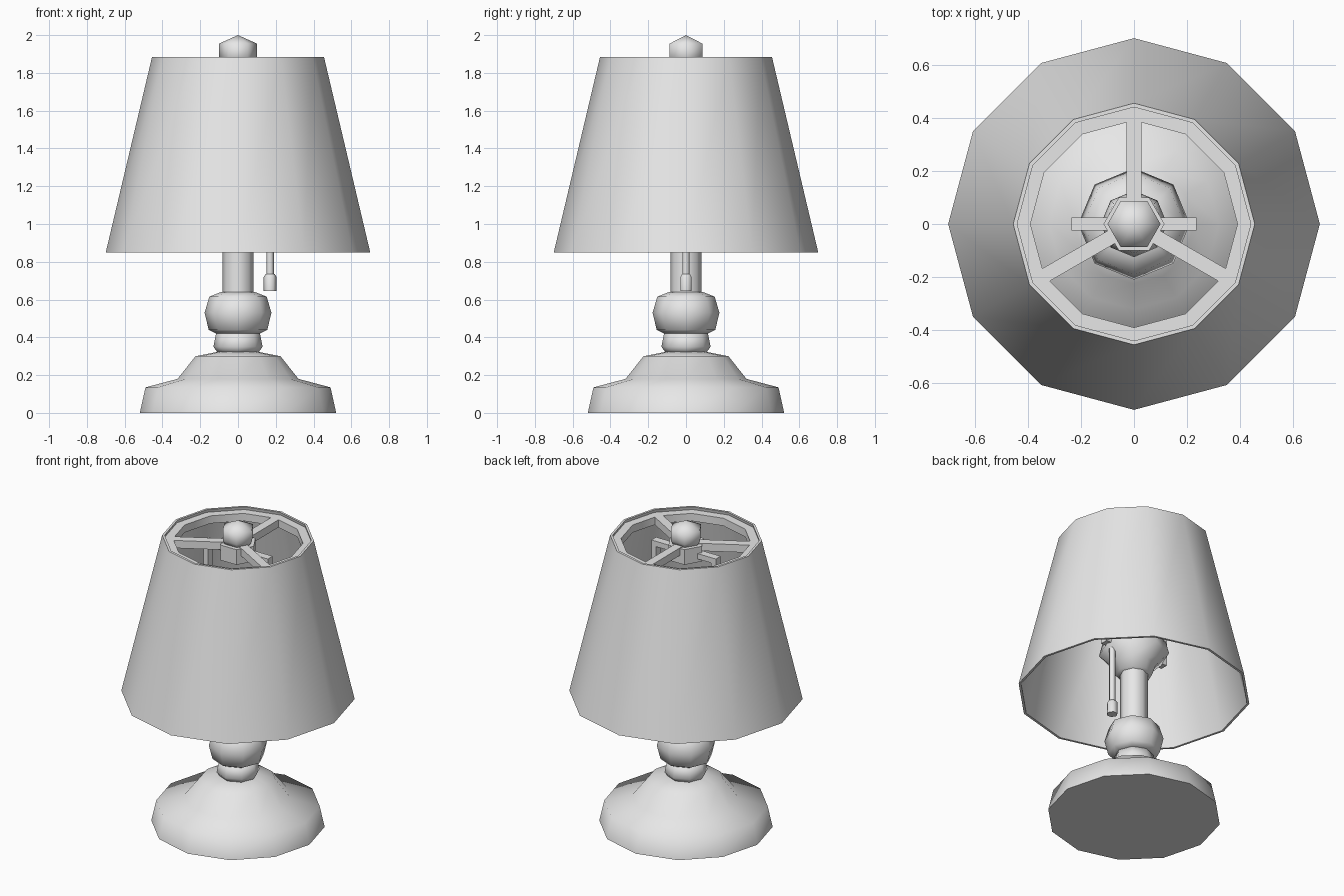
import bpy
import bmesh
from math import cos, sin, pi, radians
from mathutils import Matrix, Vector

cube = bpy.data.objects.get("Cube")
if cube:
    bpy.data.objects.remove(cube, do_unlink=True)

grey = bpy.data.materials.new("light_grey")
grey.use_nodes = True
grey.diffuse_color = (0.8, 0.8, 0.8, 1)
grey.node_tree.nodes["Principled BSDF"].inputs["Base Color"].default_value = (0.8, 0.8, 0.8, 1)


def finish(name, bm, sharp_angle):
    """Turn a bmesh into a grey object, keeping edges over sharp_angle sharp."""
    bmesh.ops.recalc_face_normals(bm, faces=bm.faces)
    mesh = bpy.data.meshes.new(name)
    bm.to_mesh(mesh)
    bm.free()
    mesh.materials.append(grey)
    mesh.shade_smooth()
    mesh.set_sharp_from_angle(angle=radians(sharp_angle))
    obj = bpy.data.objects.new(name, mesh)
    bpy.context.collection.objects.link(obj)
    return obj


def lathe(name, profile, sides, sharp_angle=80, centre=(0, 0), closed=False):
    """Revolve (radius, height) points; closed joins the profile into a tube ring."""
    bm = bmesh.new()
    rings = []
    for r, z in profile:
        rings.append([bm.verts.new((centre[0] + r * cos(2 * pi * i / sides),
                                    centre[1] + r * sin(2 * pi * i / sides), z))
                      for i in range(sides)])
    pairs = list(zip(rings, rings[1:]))
    if closed:
        pairs.append((rings[-1], rings[0]))
    for a, b in pairs:
        for i in range(sides):
            j = (i + 1) % sides
            bm.faces.new((a[i], a[j], b[j], b[i]))
    if not closed:
        bm.faces.new(rings[0])
        bm.faces.new(rings[-1])
    bmesh.ops.remove_doubles(bm, verts=bm.verts, dist=0.0005)
    return finish(name, bm, sharp_angle)


def box(name, size, centre, turn=0):
    """A box placed at centre, then turned about the lamp's axis."""
    bm = bmesh.new()
    matrix = (Matrix.Rotation(turn, 4, "Z") @ Matrix.Translation(Vector(centre))
              @ Matrix.Diagonal((*size, 1)))
    bmesh.ops.create_cube(bm, size=1, matrix=matrix)
    return finish(name, bm, 30)


# Foot and turned stem
lathe("base", [(0.52, 0), (0.49, 0.135), (0.32, 0.18), (0.225, 0.3), (0.1, 0.325)], 12)
lathe("neck", [(0.105, 0.315), (0.13, 0.35), (0.115, 0.425)], 8)
lathe("ball", [(0.115, 0.42), (0.155, 0.44), (0.177, 0.53), (0.152, 0.615), (0.09, 0.64)], 8)
lathe("post", [(0.083, 0.6), (0.083, 1.02)], 8)

# Lamp holder and bulb
lathe("socket", [(0.11, 0.98), (0.13, 1.04), (0.21, 1.12), (0.19, 1.2), (0.12, 1.24)], 8)
lathe("bulb", [(0.07, 1.23), (0.08, 1.3), (0.125, 1.42), (0.11, 1.5), (0.05, 1.55)], 8)

# Pull cord
lathe("pull_cord", [(0.02, 0.72), (0.02, 1.1)], 6, centre=(0.17, 0))
lathe("pull_knob", [(0.034, 0.645), (0.034, 0.72), (0.024, 0.735)], 6, centre=(0.17, 0))

# Harp frame carrying the shade
box("harp_top", (0.47, 0.05, 0.035), (0, 0, 1.8))
for side, label in ((1, "left"), (-1, "right")):
    box(f"harp_{label}", (0.035, 0.05, 0.68), (side * 0.2175, 0, 1.46))
    box(f"harp_foot_{label}", (0.1, 0.05, 0.035), (side * 0.185, 0, 1.14))

# Shade with wall thickness
lathe("shade", [(0.7, 0.85), (0.455, 1.885), (0.44, 1.885), (0.685, 0.85)], 12, 50, closed=True)

# Top ring, spokes and hub
lathe("shade_ring", [(0.445, 1.865), (0.39, 1.865), (0.39, 1.815), (0.455, 1.815)],
      12, 50, closed=True)
for n in range(3):
    box(f"spoke_{n + 1}", (0.34, 0.055, 0.05), (0.24, 0, 1.84), radians(90 + 120 * n))
lathe("hub", [(0.115, 1.76), (0.115, 1.86)], 6, 40)

# Finial
lathe("finial", [(0.08, 1.85), (0.1, 1.885), (0.1, 1.955), (0, 2.0)], 6)
